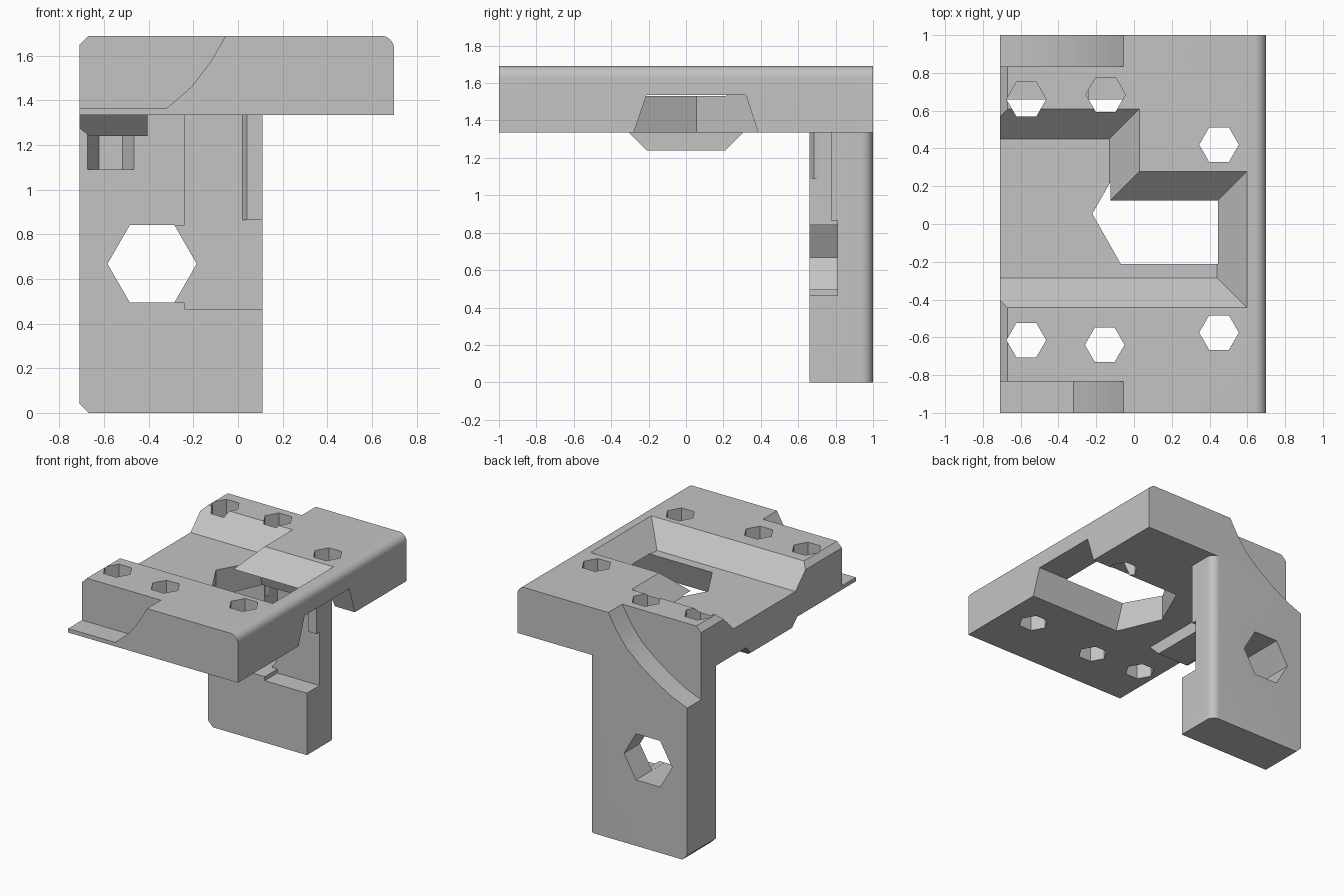
import bpy
import bmesh
from math import cos, sin, radians

if "Cube" in bpy.data.objects:
    bpy.data.objects.remove(bpy.data.objects["Cube"], do_unlink=True)

GREY = (0.55, 0.55, 0.55, 1)
grey = bpy.data.materials.new("plain_grey")
grey.use_nodes = True
grey.diffuse_color = GREY
grey.node_tree.nodes["Principled BSDF"].inputs["Base Color"].default_value = GREY


def solid(name, ring_a, ring_b):
    """Closed solid between two matching rings of 3D points."""
    bm = bmesh.new()
    a = [bm.verts.new(p) for p in ring_a]
    b = [bm.verts.new(p) for p in ring_b]
    n = len(a)
    bm.faces.new(a)
    bm.faces.new(b[::-1])
    for i in range(n):
        j = (i + 1) % n
        bm.faces.new((a[j], a[i], b[i], b[j]))
    bmesh.ops.recalc_face_normals(bm, faces=bm.faces)
    mesh = bpy.data.meshes.new(name)
    bm.to_mesh(mesh)
    bm.free()
    mesh.materials.append(grey)
    ob = bpy.data.objects.new(name, mesh)
    bpy.context.collection.objects.link(ob)
    return ob


def prism(name, pts, axis, lo, hi):
    """Extrude a 2D profile along x, y or z."""
    place = {"x": lambda p, t: (t, p[0], p[1]),
             "y": lambda p, t: (p[0], t, p[1]),
             "z": lambda p, t: (p[0], p[1], t)}[axis]
    return solid(name, [place(p, lo) for p in pts], [place(p, hi) for p in pts])


def rect(a0, a1, b0, b1):
    return [(a0, b0), (a1, b0), (a1, b1), (a0, b1)]


def hexagon(cx, cy, r):
    return [(cx + r * cos(radians(60 * i)), cy + r * sin(radians(60 * i))) for i in range(6)]


def round_corner(x, y, r, steps=8):
    """Quarter arc replacing the upper right corner at x, y."""
    return [(x - r + r * cos(radians(90 * i / steps)), y - r + r * sin(radians(90 * i / steps)))
            for i in range(steps + 1)]


def combine(target, other, operation):
    mod = target.modifiers.new(operation.lower(), "BOOLEAN")
    mod.operation = operation
    mod.solver = "EXACT"
    mod.object = other
    bpy.context.view_layer.objects.active = target
    bpy.ops.object.modifier_apply(modifier=mod.name)
    bpy.data.objects.remove(other, do_unlink=True)


L, R, BACK = -0.71, 0.70, 1.0
UNDER, TOP, BEVEL = 1.335, 1.69, 0.04

# Top plate: rounded right edge, bevelled left edge
bracket = prism("mounting_bracket",
                [(L, UNDER), (R, UNDER)] + round_corner(R, TOP, 0.06)
                + [(L + BEVEL, TOP), (L, TOP - BEVEL)], "y", -BACK, BACK)

# Leg with rounded outer corner
leg = prism("leg", [(L, 0.66), (0.11, 0.66)] + round_corner(0.11, BACK, 0.06)
            + [(L, BACK)], "z", 0, 1.4)
combine(leg, prism("leg_bevel", [(L - 0.1, -0.1), (L + BEVEL + 0.1, -0.1), (L - 0.1, BEVEL + 0.1)],
                   "y", 0.5, 1.2), "DIFFERENCE")

# Side recess in the leg, its extension beside the hexagon, and the hexagon hole
for cut in (prism("recess", rect(-0.24, 0.3, 0.465, UNDER), "y", 0.5, 0.81),
            prism("recess_step", rect(-0.385, -0.2, 0.495, 0.84), "y", 0.5, 0.81),
            prism("leg_hole", hexagon(-0.385, 0.668, 0.2), "y", 0.5, 1.2)):
    combine(leg, cut, "DIFFERENCE")
combine(leg, prism("leg_rib", [(0.02, 0.81), (0.04, 0.775), (0.11, 0.775), (0.11, 0.85),
                               (0.02, 0.85)], "z", 0.865, 1.36), "UNION")
combine(bracket, leg, "UNION")

# Keel under the left end of the plate
keel = prism("keel", [(-0.21, 1.24), (0.21, 1.24), (0.305, UNDER), (0.305, 1.4),
                      (-0.305, 1.4), (-0.305, UNDER)], "x", L, -0.405)
combine(keel, prism("keel_bevel", [(L - 0.04, 1.2), (-0.61, 1.2), (L - 0.04, 1.305)],
                    "y", -0.5, 0.5), "DIFFERENCE")
combine(bracket, keel, "UNION")

# Stepped channel with sloping walls
floor = [(-0.9, 0.45), (-0.13, 0.45), (-0.13, 0.12), (0.44, 0.12), (0.44, -0.285), (-0.9, -0.285)]
lean = [(0, 1), (1, 1), (1, 1), (1, 1), (1, -1), (0, -1)]
channel = solid("channel", [(x, y, 1.532) for x, y in floor],
                [(x + 0.2 * u, y + 0.2 * v, 1.732) for (x, y), (u, v) in zip(floor, lean)])
combine(bracket, channel, "DIFFERENCE")


# Underside notch with pointed inner end, open to the right
def notch_ring(y0, y1, z):
    return [(-0.22, 0.055, z), (-0.07, y0, z), (0.9, y0, z), (0.9, y1, z), (-0.07, y1, z)]


combine(bracket, solid("notch", notch_ring(-0.292, 0.397, 1.30), notch_ring(-0.21, 0.32, 1.537)),
        "DIFFERENCE")

# Hexagonal screw holes
for x, y in [(0.45, 0.42), (0.45, -0.575), (-0.57, -0.615), (-0.155, -0.64),
             (-0.57, 0.66), (-0.15, 0.685)]:
    combine(bracket, prism("screw_hole", hexagon(x, y, 0.105), "z", 1.09, 1.9), "DIFFERENCE")

# Curved corner cuts: full sweep at the back, stopping at a thin tongue at the front
sweep = [(-0.02, 1.75), (-0.055, 1.69), (-0.125, 1.57), (-0.21, 1.46), (-0.32, 1.365)]
combine(bracket, prism("back_cut", sweep + [(-0.45, 1.275), (-0.58, 1.2), (-0.8, 1.11), (-0.8, 1.75)],
                       "y", 0.835, 1.2), "DIFFERENCE")
combine(bracket, prism("front_cut", sweep + [(-0.8, 1.365), (-0.8, 1.75)],
                       "y", -1.2, -0.835), "DIFFERENCE")

# Smooth the rounded edges, keep the rest sharp
bpy.ops.object.select_all(action="DESELECT")
bracket.select_set(True)
bpy.context.view_layer.objects.active = bracket
bpy.ops.object.shade_smooth_by_angle(angle=radians(20))
